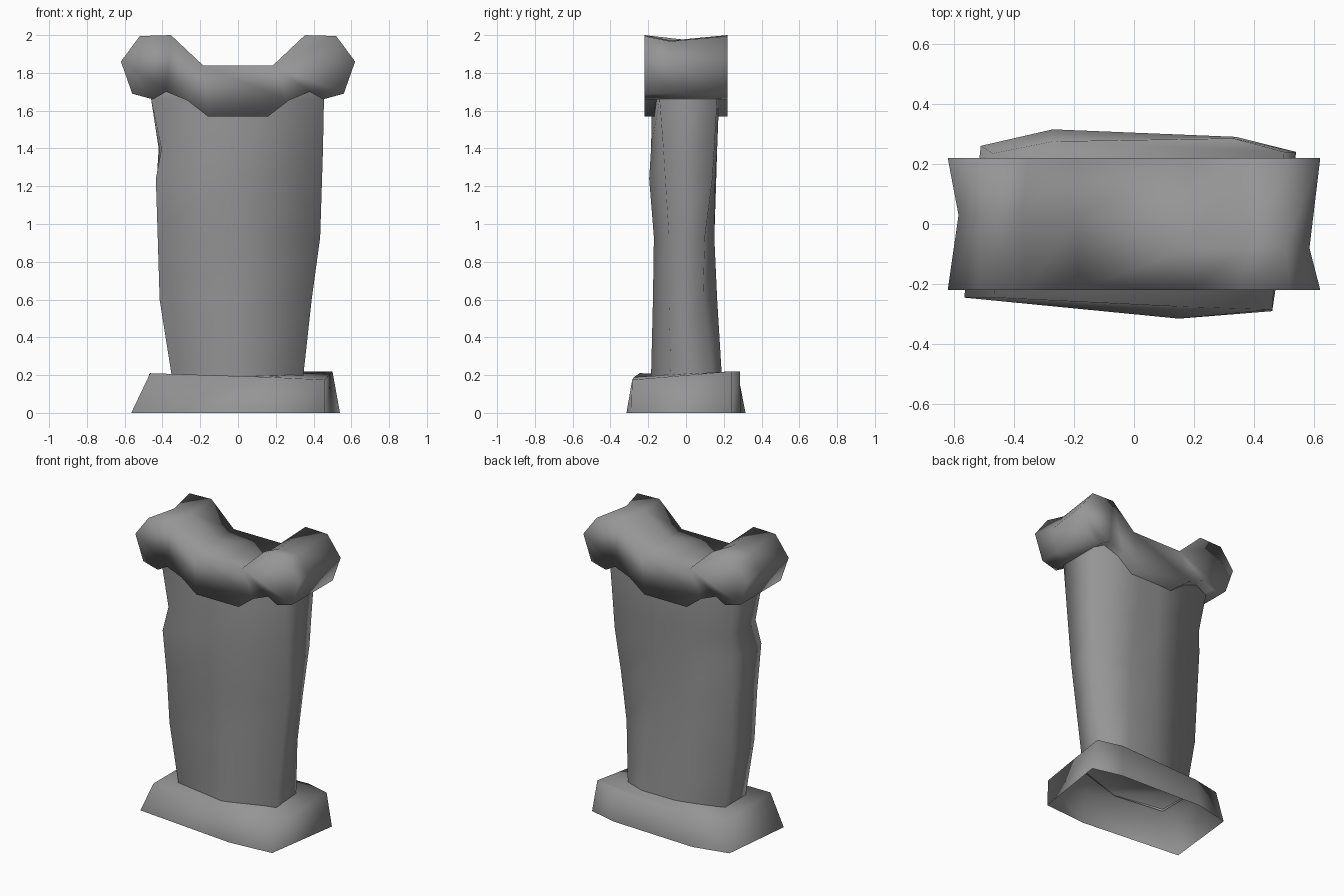
import bpy
import bmesh

if "Cube" in bpy.data.objects:
    bpy.data.objects.remove(bpy.data.objects["Cube"], do_unlink=True)

# One worn grey stone for everything
stone = bpy.data.materials.new("grey_stone")
stone.use_nodes = True
stone.diffuse_color = (0.3, 0.3, 0.3, 1)
bsdf = next(n for n in stone.node_tree.nodes if n.type == "BSDF_PRINCIPLED")
bsdf.inputs["Base Color"].default_value = stone.diffuse_color
bsdf.inputs["Roughness"].default_value = 0.9


def loft(name, rings, start=(), end=()):
    """Join rings with quads; start and end list the corner groups of each end's faces."""
    bm = bmesh.new()
    loops = [[bm.verts.new(p) for p in ring] for ring in rings]
    count = len(loops[0])
    for low, high in zip(loops, loops[1:]):
        for i in range(count):
            j = (i + 1) % count
            bm.faces.new((low[i], low[j], high[j], high[i]))
    for group in start:
        bm.faces.new([loops[0][i] for i in reversed(group)])
    for group in end:
        bm.faces.new([loops[-1][i] for i in group])
    mesh = bpy.data.meshes.new(name)
    bm.to_mesh(mesh)
    bm.free()
    mesh.materials.append(stone)
    mesh.shade_smooth()
    obj = bpy.data.objects.new(name, mesh)
    bpy.context.collection.objects.link(obj)


# Plinth: uneven tapered shell, open underneath
plinth_foot = [(-0.565, -0.245, 0), (0.15, -0.315, 0), (0.46, -0.29, 0),
               (0.54, 0.24, 0), (0.34, 0.29, 0), (-0.27, 0.315, 0), (-0.51, 0.26, 0)]
plinth_rim = [(-0.465, -0.245, 0.21), (0.15, -0.275, 0.19), (0.46, -0.285, 0.175),
              (0.5, 0.24, 0.22), (0.33, 0.285, 0.22), (-0.27, 0.275, 0.205), (-0.47, 0.235, 0.205)]
loft("plinth", [plinth_foot, plinth_rim], end=[range(7)])

# Slab: worn column, corners listed from front left round to back left
slab = [
    (0.19, [(-0.35, -0.14), (0, -0.185), (0.345, -0.08), (0.34, 0.14), (0.2, 0.19), (-0.04, 0.18), (-0.35, 0.08)]),
    (0.6, [(-0.415, -0.145), (0, -0.175), (0.39, -0.09), (0.385, 0.09), (0.18, 0.165), (-0.05, 0.16), (-0.41, 0.1)]),
    (0.93, [(-0.425, -0.16), (0, -0.17), (0.435, -0.09), (0.42, 0.1), (0.15, 0.15), (-0.05, 0.15), (-0.42, 0.11)]),
    (1.24, [(-0.435, -0.19), (0, -0.195), (0.445, -0.11), (0.44, 0.14), (0.12, 0.155), (-0.06, 0.16), (-0.43, 0.12)]),
    (1.4, [(-0.405, -0.17), (0, -0.185), (0.45, -0.12), (0.445, 0.15), (0.1, 0.165), (-0.06, 0.165), (-0.42, 0.13)]),
    (1.66, [(-0.46, -0.16), (0, -0.18), (0.455, -0.14), (0.455, 0.165), (0.1, 0.175), (-0.06, 0.175), (-0.46, 0.15)]),
    (1.75, [(-0.45, -0.15), (0, -0.17), (0.45, -0.13), (0.45, 0.155), (0.1, 0.165), (-0.06, 0.165), (-0.45, 0.14)]),
]
loft("slab", [[(x, y, z) for x, y in ring] for z, ring in slab], end=[range(7)])

# Capstone: mirrored outline with a lobe at each end, its middle slightly worn in
half = [(0.16, 1.57), (0.27, 1.655), (0.38, 1.7), (0.45, 1.66), (0.56, 1.69),
        (0.62, 1.86), (0.52, 1.995), (0.355, 2.0), (0.185, 1.84)]
outline = half + [(-x, z) for x, z in reversed(half)]
lobe_and_bar = [range(1, 9), range(9, 17), (0, 1, 8, 9, 16, 17)]


def worn(x, z):
    """Move the outer and upper lobe points in towards the lobe centre."""
    if abs(x) < 0.3 or z < 1.8:
        return x, z
    centre = 0.44 if x > 0 else -0.44
    return centre + (x - centre) * 0.8, 1.84 + (z - 1.84) * 0.82


middle = []
for x, z in outline:
    wx, wz = worn(x, z)
    middle.append((wx, -0.08 if x > 0 else 0.03, wz))
back, front = ([(x, y, z) for x, z in outline] for y in (0.22, -0.22))
# Outline runs anticlockwise from the front, so loft from back to front
loft("capstone", [back, middle, front], start=lobe_and_bar, end=lobe_and_bar)
